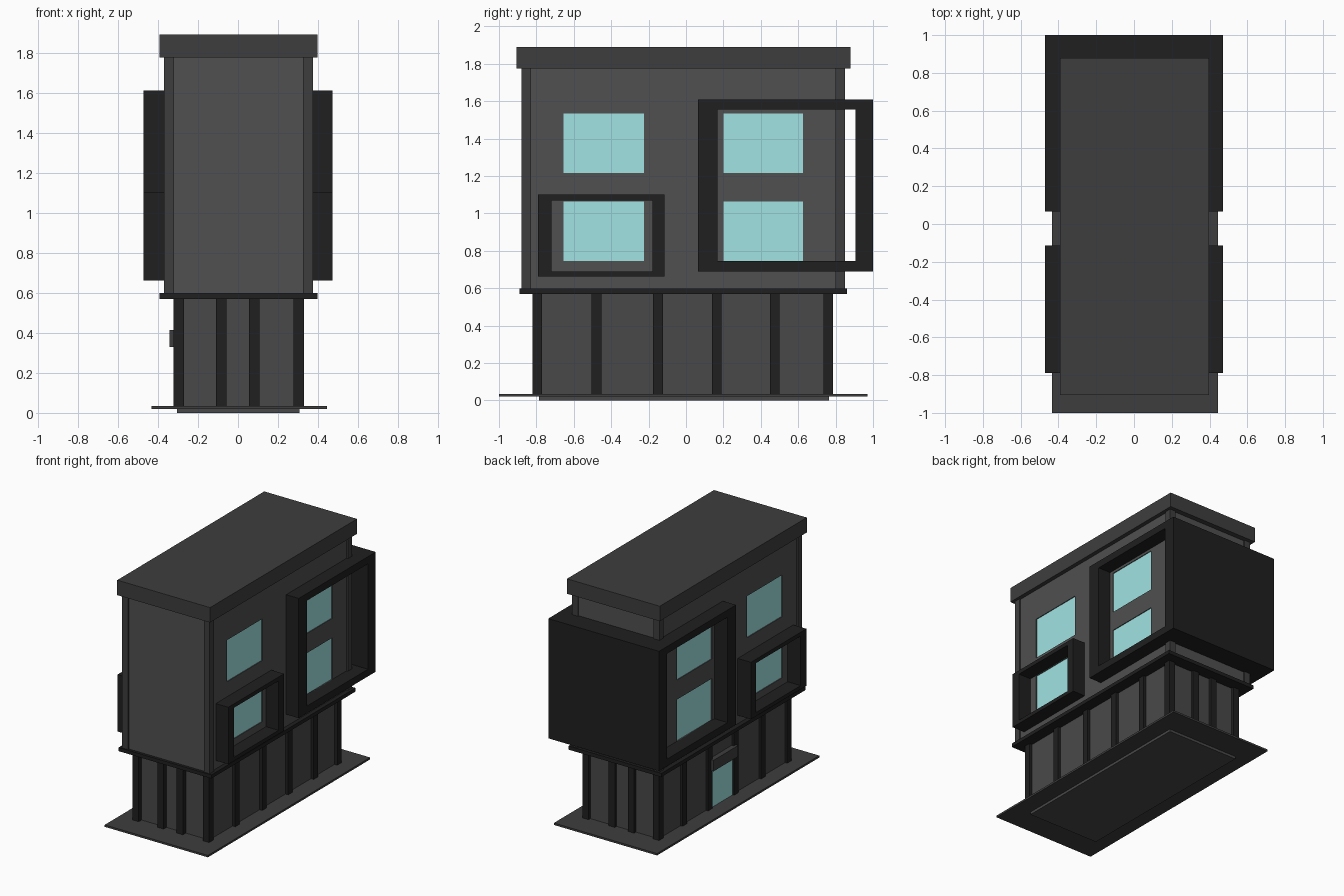
import bpy, bmesh
from mathutils import Vector

if "Cube" in bpy.data.objects:
    bpy.data.objects.remove(bpy.data.objects["Cube"])


def material(name, r, g=None, b=None):
    m = bpy.data.materials.new(name)
    m.diffuse_color = (r, r if g is None else g, r if b is None else b, 1)
    m.use_nodes = True
    m.node_tree.nodes["Principled BSDF"].inputs["Base Color"].default_value = m.diffuse_color
    return m


glass = material("glass", 0.36, 0.77, 0.77)
wall_grey = material("wall_grey", 0.080)
lower_grey = material("lower_grey", 0.066)
trim_grey = material("trim_grey", 0.048)
black = material("black_metal", 0.014)


def finish(name, bm, mat):
    me = bpy.data.meshes.new(name)
    bm.to_mesh(me)
    bm.free()
    if mat:
        me.materials.append(mat)
    ob = bpy.data.objects.new(name, me)
    bpy.context.collection.objects.link(ob)
    return ob


def make(name, boxes, mat=None):
    """One object from a list of (x0, x1, y0, y1, z0, z1) boxes."""
    bm = bmesh.new()
    for x0, x1, y0, y1, z0, z1 in boxes:
        vs = bmesh.ops.create_cube(bm, size=1)["verts"]
        bmesh.ops.scale(bm, vec=Vector((x1 - x0, y1 - y0, z1 - z0)), verts=vs)
        bmesh.ops.translate(bm, vec=Vector((x0 + x1, y0 + y1, z0 + z1)) / 2, verts=vs)
    return finish(name, bm, mat)


def ring(name, hw, outer, inner, mat):
    """Rectangular tube running through the building along x."""
    def corners(r):
        y0, y1, z0, z1 = r
        return [(y0, z0), (y1, z0), (y1, z1), (y0, z1)]
    bm = bmesh.new()
    loops = [[bm.verts.new((x, y, z)) for y, z in corners(r)]
             for x, r in ((-hw, outer), (hw, outer), (hw, inner), (-hw, inner))]
    for a, b in zip(loops, loops[1:] + loops[:1]):
        for i in range(4):
            j = (i + 1) % 4
            bm.faces.new((a[i], a[j], b[j], b[i]))
    bmesh.ops.recalc_face_normals(bm, faces=bm.faces)
    return finish(name, bm, mat)


# Ground plate and lower storey
make("ground_plate", [(-0.433, 0.444, -1.0, 0.97, 0.02, 0.035)], trim_grey)
make("lower_walls", [(-0.304, 0.307, -0.787, 0.765, 0, 0.58)], lower_grey)

# Columns around the lower storey
w = 0.053
ys = (-0.822, -0.505, -0.176, 0.138, 0.448, 0.734)
cols = [(x, x + w, y, y + w, 0.03, 0.58) for x in (-0.322, 0.277) for y in ys]
cols += [(x, x + w, y, y + w, 0.03, 0.58) for x in (-0.11, 0.054) for y in (ys[0], ys[-1])]
make("lower_columns", cols, black)
make("floor_ledge", [(-0.393, 0.396, -0.889, 0.861, 0.57, 0.598)], black)

# Door and canopy on the left side
make("door", [(-0.31, -0.295, -0.123, 0.138, 0.035, 0.35)], glass)
make("door_canopy", [(-0.342, -0.295, -0.145, 0.155, 0.33, 0.415)], trim_grey)

# Upper storeys with shallow window recesses on both sides
walls = make("upper_walls", [(-0.359, 0.364, -0.868, 0.84, 0.59, 1.78)], wall_grey)
rects = [(y0, y1, z0, z1) for y0, y1 in ((-0.655, -0.225), (0.2, 0.625))
         for z0, z1 in ((0.745, 1.065), (1.215, 1.535))]
cutter = make("window_cutter", [(a, b, *r) for a, b in ((-0.5, -0.342), (0.347, 0.5)) for r in rects], wall_grey)
cutter.hide_render = True
cutter.hide_set(True)
mod = walls.modifiers.new("window_recesses", "BOOLEAN")
mod.object = cutter
mod.operation = "DIFFERENCE"
mod.solver = "EXACT"
make("windows", [(a, b, *r) for a, b in ((-0.353, -0.335), (0.34, 0.358)) for r in rects], glass)

# Corner posts and roof
p = 0.05
make("upper_corner_posts", [(x, x + p, y, y + p, 0.59, 1.78)
                            for x in (-0.37, 0.325) for y in (-0.88, 0.8)], trim_grey)
make("roof", [(-0.393, 0.396, -0.905, 0.88, 1.775, 1.89)], trim_grey)

# Projecting window frames
ring("large_frame", 0.471, (0.065, 1.0, 0.69, 1.61), (0.168, 0.905, 0.745, 1.555), black)
ring("small_frame", 0.471, (-0.79, -0.115, 0.662, 1.10), (-0.72, -0.18, 0.69, 1.07), black)
